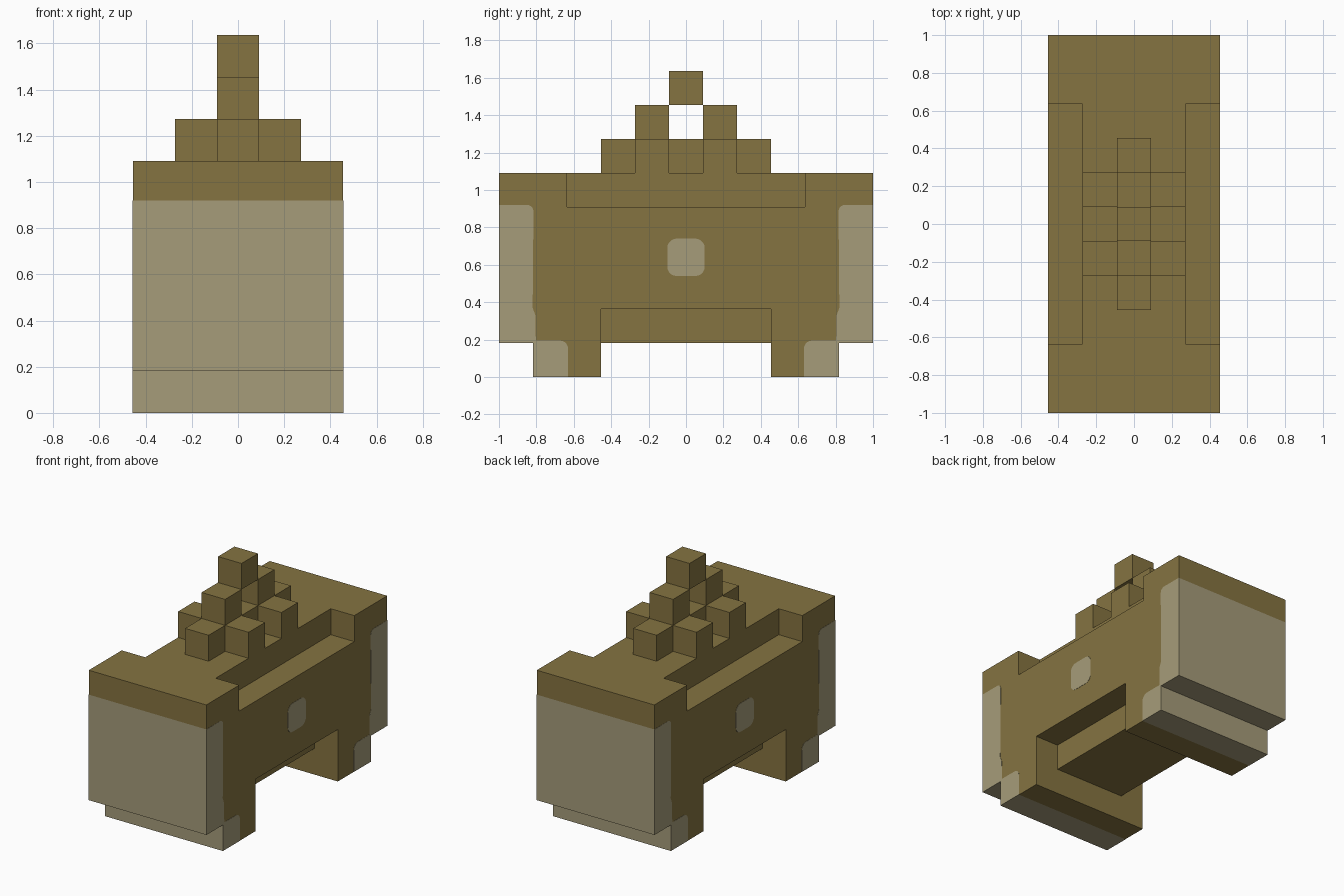
import bpy, bmesh, math
from mathutils import Vector

old = bpy.data.objects.get("Cube")
if old:
    bpy.data.objects.remove(old, do_unlink=True)

U = 2 / 11            # one block
HALF_W = 2.5 * U      # half of the body width


def material(name, rgb):
    m = bpy.data.materials.new(name)
    m.use_nodes = True
    col = (*rgb, 1)
    m.diffuse_color = col
    bsdf = next(n for n in m.node_tree.nodes if n.type == 'BSDF_PRINCIPLED')
    bsdf.inputs["Base Color"].default_value = col
    bsdf.inputs["Roughness"].default_value = 0.9
    return m


BROWN = material("olive brown", (0.235, 0.173, 0.053))
TAN = material("pale tan", (0.381, 0.332, 0.195))


def finish(name, bm, mats):
    bmesh.ops.recalc_face_normals(bm, faces=bm.faces[:])
    me = bpy.data.meshes.new(name)
    bm.to_mesh(me)
    bm.free()
    for m in mats:
        me.materials.append(m)
    ob = bpy.data.objects.new(name, me)
    bpy.context.collection.objects.link(ob)
    return ob


def add_box(bm, lo, hi):
    verts = bmesh.ops.create_cube(bm, size=1)["verts"]
    lo, hi = Vector(lo), Vector(hi)
    for v in verts:
        v.co = (lo + hi) / 2 + Vector(a * b for a, b in zip(v.co, hi - lo))


def add_prism(bm, yz, x0, x1):
    """Extrude a (y, z) outline from x0 to x1."""
    face = bm.faces.new([bm.verts.new((x0, y, z)) for y, z in yz])
    out = bmesh.ops.extrude_face_region(bm, geom=[face])["geom"]
    for v in out:
        if isinstance(v, bmesh.types.BMVert):
            v.co.x = x1


def rounded(corners, steps=5):
    """Outline from (y, z, radius) corners, with curved corners where radius > 0."""
    pts = []
    for i, (y, z, r) in enumerate(corners):
        c = Vector((y, z))
        if r == 0:
            pts.append(tuple(c))
            continue
        a = Vector(corners[i - 1][:2])
        b = Vector(corners[(i + 1) % len(corners)][:2])
        p, q = c + (a - c).normalized() * r, c + (b - c).normalized() * r
        o = p + q - c
        for k in range(steps + 1):
            t = math.pi / 2 * k / steps
            pts.append(tuple(o + (p - o) * math.cos(t) + (q - o) * math.sin(t)))
    return pts


# Body with legs: side profile extruded across the width
half = [(2.5 * U, U), (2.5 * U, 0), (4.5 * U, 0), (4.5 * U, U), (5.5 * U, U), (5.5 * U, 6 * U)]
bm = bmesh.new()
add_prism(bm, half + [(-y, z) for y, z in reversed(half)], -HALF_W, HALF_W)

# Cut the end faces and leg soles along the colour borders
BORDER_Z, SOLE_Y = 0.92, 0.63
bmesh.ops.recalc_face_normals(bm, faces=bm.faces[:])
ends = [f for f in bm.faces if abs(f.normal.y) > 0.9 and abs(f.calc_center_median().y) > 0.9]
bmesh.ops.bisect_plane(bm, geom=ends + list({e for f in ends for e in f.edges}),
                       plane_co=(0, 0, BORDER_Z), plane_no=(0, 0, 1))
for s in (-1, 1):
    soles = [f for f in bm.faces if f.calc_center_median().z < 0.001]
    bmesh.ops.bisect_plane(bm, geom=soles + list({e for f in soles for e in f.edges}),
                           plane_co=(0, s * SOLE_Y, 0), plane_no=(0, 1, 0))
for f in bm.faces:
    c = f.calc_center_median()
    end = abs(f.normal.y) > 0.9 and abs(c.y) > 4.4 * U and c.z < BORDER_Z
    sole = f.normal.z < -0.9 and abs(c.y) > SOLE_Y
    f.material_index = 1 if end or sole else 0
body = finish("body", bm, [BROWN, TAN])

# Shoulder notches and belly recesses cut from both sides
bm = bmesh.new()
for s in (-1, 1):
    xs = sorted((s * 1.5 * U, s * 3.5 * U))
    add_box(bm, (xs[0], -3.5 * U, 5 * U), (xs[1], 3.5 * U, 7 * U))
    add_box(bm, (xs[0], -2.5 * U, 0.5 * U), (xs[1], 2.5 * U, 2 * U))
cutter = finish("side_cutter", bm, [BROWN, TAN])
cutter.hide_render = True
mod = body.modifiers.new("side cuts", 'BOOLEAN')
mod.operation = 'DIFFERENCE'
mod.solver = 'EXACT'
mod.object = cutter
bpy.context.view_layer.objects.active = body
bpy.ops.object.modifier_apply(modifier=mod.name)
bpy.data.objects.remove(cutter, do_unlink=True)

# Stepped crown of blocks on the back
bm = bmesh.new()
blocks = [(0, j, 0) for j in range(-2, 3)]
blocks += [(i, j, 0) for i in (-1, 1) for j in (-1, 1)]
blocks += [(0, -1, 1), (0, 1, 1), (0, 0, 2)]
for i, j, k in blocks:
    add_box(bm, ((i - .5) * U, (j - .5) * U, (6 + k) * U),
            ((i + .5) * U, (j + .5) * U, (7 + k) * U))
finish("crown_blocks", bm, [BROWN])

# Painted side patches: end bands running down onto the legs, and a centre spot
band = rounded([(5.5 * U, U, 0), (5.5 * U, BORDER_Z, 0), (0.815, BORDER_Z, 0.035),
                (0.82, 0.37, 0), (0.805, 0.33, 0), (0.803, 0.195, 0),
                (SOLE_Y, 0.195, 0.045), (SOLE_Y, 0, 0), (4.5 * U, 0, 0), (4.5 * U, U, 0)])
spot = rounded([(-0.1, 0.54, 0.05), (0.1, 0.54, 0.05), (0.1, 0.74, 0.05), (-0.1, 0.74, 0.05)])
for sx, side in ((1, "left"), (-1, "right")):
    x0, x1 = sx * (HALF_W - 0.002), sx * (HALF_W + 0.0015)
    for sy, end in ((-1, "front"), (1, "back")):
        bm = bmesh.new()
        add_prism(bm, [(sy * y, z) for y, z in band], x0, x1)
        finish(f"{end}_{side}_band", bm, [TAN])
    bm = bmesh.new()
    add_prism(bm, spot, x0, x1)
    finish(f"{side}_spot", bm, [TAN])
